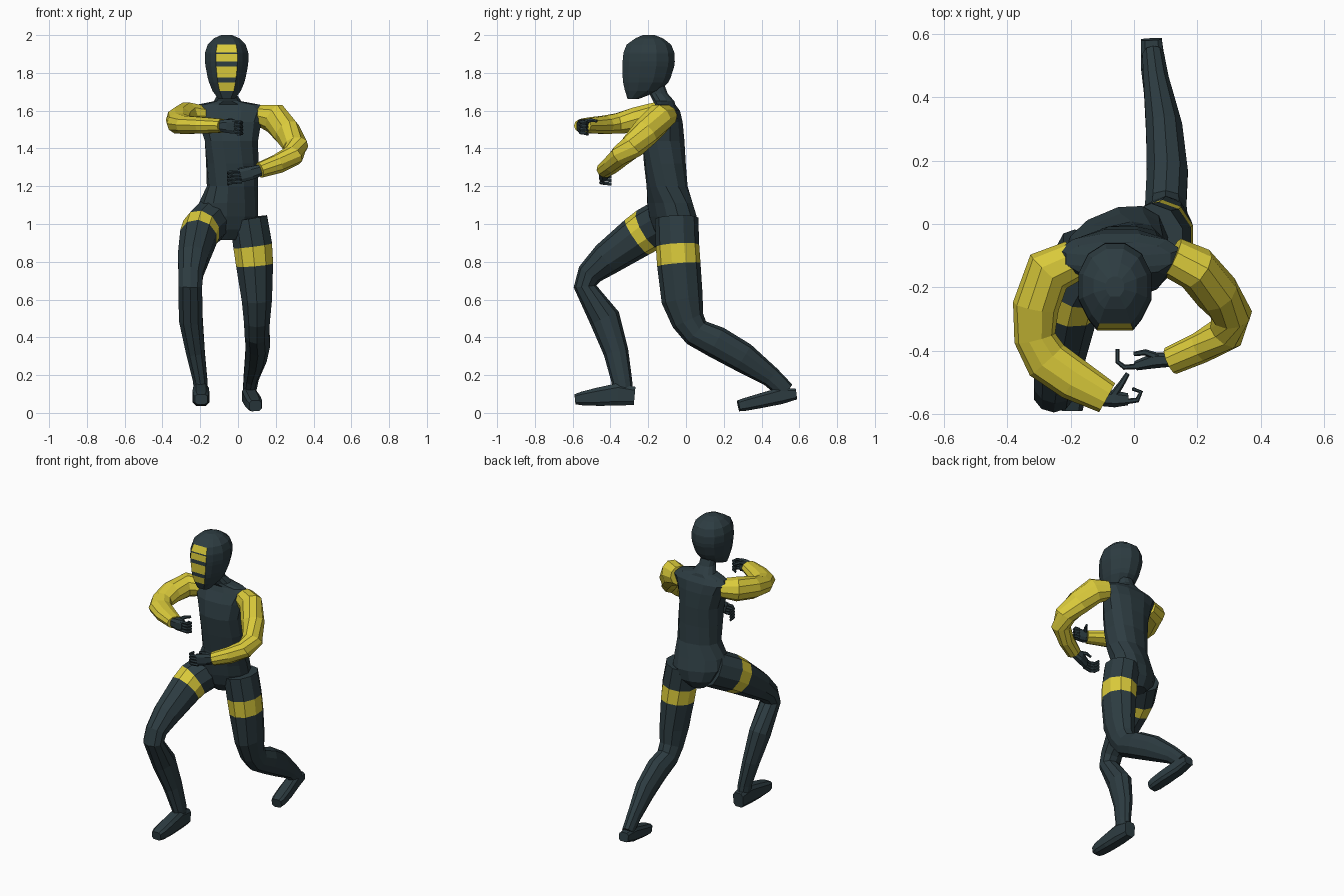
import bpy, bmesh, math
from mathutils import Vector


def material(name, rgb):
    m = bpy.data.materials.new(name)
    m.diffuse_color = (*rgb, 1)
    return m


DARK, YELLOW = 0, 1
MATS = [material("dark slate", (0.026, 0.045, 0.053)),
        material("yellow", (0.70, 0.59, 0.043))]


def spow(v, p):
    return math.copysign(abs(v) ** p, v)


def loft(name, rings, colour):
    """Skin a list of point rings; colour(segment, side) gives the material."""
    bm = bmesh.new()
    vs = [[bm.verts.new(p) for p in ring] for ring in rings]
    n = len(rings[0])
    for s in range(len(vs) - 1):
        for i in range(n):
            j = (i + 1) % n
            f = bm.faces.new((vs[s][i], vs[s][j], vs[s + 1][j], vs[s + 1][i]))
            f.material_index = colour(s, i)
    bm.faces.new(vs[0]).material_index = colour(0, n)
    bm.faces.new(vs[-1]).material_index = colour(len(vs) - 2, n)
    bmesh.ops.recalc_face_normals(bm, faces=bm.faces)
    me = bpy.data.meshes.new(name)
    bm.to_mesh(me)
    bm.free()
    for m in MATS:
        me.materials.append(m)
    ob = bpy.data.objects.new(name, me)
    bpy.context.collection.objects.link(ob)
    return ob


def tube(name, pts, ref, n=10, p=1.0, colour=lambda s, i: DARK):
    """Limb through (x, y, z, radius along ref, other radius) stations."""
    c = [Vector(q[:3]) for q in pts]
    rings = []
    for k, q in enumerate(pts):
        t = Vector()
        if k > 0:
            t += (c[k] - c[k - 1]).normalized()
        if k < len(c) - 1:
            t += (c[k + 1] - c[k]).normalized()
        t.normalize()
        u = Vector(ref)
        u = (u - t * u.dot(t)).normalized()
        w = t.cross(u)
        ang = [2 * math.pi * (i + 0.5) / n for i in range(n)]
        rings.append([c[k] + u * q[3] * spow(math.cos(a), p) + w * q[4] * spow(math.sin(a), p)
                      for a in ang])
    return loft(name, rings, colour)


X, Z = (1, 0, 0), (0, 0, 1)

# Head: flattened mask front, stripes on the front faces between chosen rings
head = [(1.662, -.31, -.25, .045), (1.705, -.326, -.135, .078), (1.75, -.337, -.09, .097),
        (1.775, -.339, -.077, .104), (1.835, -.341, -.058, .116), (1.86, -.340, -.055, .119),
        (1.90, -.336, -.057, .119), (1.908, -.335, -.058, .118), (1.95, -.318, -.075, .104),
        (1.983, -.27, -.12, .07), (2.0, -.23, -.165, .03)]
rings = []
for z, yf, yb, rx in head:
    ring = []
    for i in range(12):
        a = 2 * math.pi * (i + 0.5) / 12
        sx = math.sin(a)
        if i in (0, 11):                      # widened face plate
            sx = math.copysign(0.48, sx)
        ring.append((-.06 + rx * sx, (yf + yb) / 2 - (yb - yf) / 2 * spow(math.cos(a), .9), z))
    rings.append(ring)
loft("head", rings, lambda s, i: YELLOW if i == 11 and s in (1, 3, 5, 7) else DARK)

# Torso and neck: hips yawed relative to the chest
torso = [(.915, -.06, -.06, .055, .07, .3), (.97, -.055, -.06, .12, .105, .38),
         (1.04, -.055, -.07, .165, .115, .4), (1.11, -.05, -.085, .16, .11, .38),
         (1.2, -.03, -.1, .135, .105, .2), (1.32, -.03, -.112, .14, .11, .1),
         (1.44, -.035, -.12, .145, .115, 0), (1.54, -.042, -.115, .17, .1, 0),
         (1.60, -.045, -.105, .2, .075, 0), (1.632, -.05, -.11, .17, .055, 0),
         (1.65, -.055, -.118, .075, .058, 0), (1.69, -.058, -.145, .05, .05, 0),
         (1.78, -.06, -.18, .05, .05, 0)]
rings = []
for z, x, y, rx, ry, yaw in torso:
    ring = []
    for i in range(12):
        a = 2 * math.pi * (i + 0.5) / 12
        px, py = rx * spow(math.cos(a), .85), ry * spow(math.sin(a), .85)
        ring.append((x + px * math.cos(yaw) - py * math.sin(yaw),
                     y + px * math.sin(yaw) + py * math.cos(yaw), z))
    rings.append(ring)
loft("torso", rings, lambda s, i: DARK)


# Legs with a yellow band on each thigh
def band(s, i):
    return YELLOW if s == 1 and i < 10 else DARK


tube("right_leg", [(-.13, -.09, 1.03, .11, .12), (-.195, -.2, .97, .105, .118),
                   (-.21, -.26, .93, .102, .112), (-.238, -.42, .815, .085, .09),
                   (-.25, -.51, .735, .068, .068), (-.253, -.535, .67, .066, .06),
                   (-.25, -.43, .5, .066, .082), (-.225, -.37, .32, .052, .066),
                   (-.2, -.34, .17, .04, .055), (-.196, -.33, .09, .038, .052)], X, colour=band)
tube("left_leg", [(.055, -.05, 1.03, .105, .115), (.078, -.045, .885, .108, .115),
                  (.088, -.038, .785, .103, .115), (.1, -.02, .6, .084, .11),
                  (.1, .01, .49, .072, .088), (.1, .055, .425, .068, .078),
                  (.105, .16, .375, .068, .085), (.095, .3, .295, .06, .08),
                  (.07, .45, .19, .042, .055), (.06, .53, .115, .036, .048)], X, colour=band)

# Feet
tube("right_foot", [(-.197, -.272, .09, .038, .05), (-.197, -.36, .098, .044, .062),
                    (-.196, -.47, .085, .046, .05), (-.195, -.55, .076, .044, .038),
                    (-.195, -.588, .072, .034, .028)], X, n=8, p=.55)
tube("left_foot", [(.055, .583, .1, .034, .03), (.06, .5, .09, .04, .046),
                   (.077, .39, .063, .044, .04), (.088, .31, .044, .042, .035),
                   (.092, .278, .037, .034, .03)], X, n=8, p=.55)

# Yellow sleeves
tube("right_arm", [(-.19, -.115, 1.57, .06, .065), (-.27, -.15, 1.572, .075, .078),
                   (-.31, -.26, 1.552, .07, .073), (-.313, -.36, 1.532, .057, .066),
                   (-.275, -.43, 1.525, .05, .072), (-.19, -.49, 1.522, .046, .068),
                   (-.085, -.548, 1.52, .038, .052)], Z, colour=lambda s, i: YELLOW)
tube("left_arm", [(.12, -.105, 1.575, .06, .065), (.195, -.14, 1.56, .082, .072),
                  (.26, -.215, 1.485, .078, .072), (.307, -.285, 1.41, .068, .066),
                  (.29, -.345, 1.362, .058, .06), (.21, -.39, 1.318, .052, .05),
                  (.115, -.432, 1.285, .042, .045)], Z, colour=lambda s, i: YELLOW)

# Hands: palm, thumb and four curled fingers each
tube("right_palm", [(-.1, -.55, 1.52, .03, .026), (-.06, -.552, 1.518, .038, .028),
                    (-.02, -.553, 1.516, .04, .02)], Z, n=8, p=.7)
tube("left_palm", [(.13, -.428, 1.288, .03, .022), (.07, -.43, 1.27, .037, .026),
                   (.01, -.446, 1.256, .038, .016)], Z, n=8, p=.7)
HANDS = {"right": (1.516, [(-.03, -.56), (.01, -.556), (.022, -.53), (-.005, -.52)],
                   [(-.065, -.54, 1.54), (-.04, -.505, 1.55), (-.02, -.472, 1.545)]),
         "left": (1.252, [(.02, -.448), (-.03, -.452), (-.052, -.435), (-.052, -.395)],
                  [(.075, -.42, 1.292), (.035, -.405, 1.295), (.0, -.41, 1.288)])}
for side, (z, path, thumb) in HANDS.items():
    for k in range(4):
        fz = z + (k - 1.5) * .019
        pts = [(x, y, fz - .004 * j, .0095, .0095 - .0012 * j) for j, (x, y) in enumerate(path)]
        tube(f"{side}_finger_{k + 1}", pts, Z, n=6)
    tube(f"{side}_thumb", [(*q, .014 - .003 * j, .013 - .003 * j) for j, q in enumerate(thumb)],
         Z, n=6)
